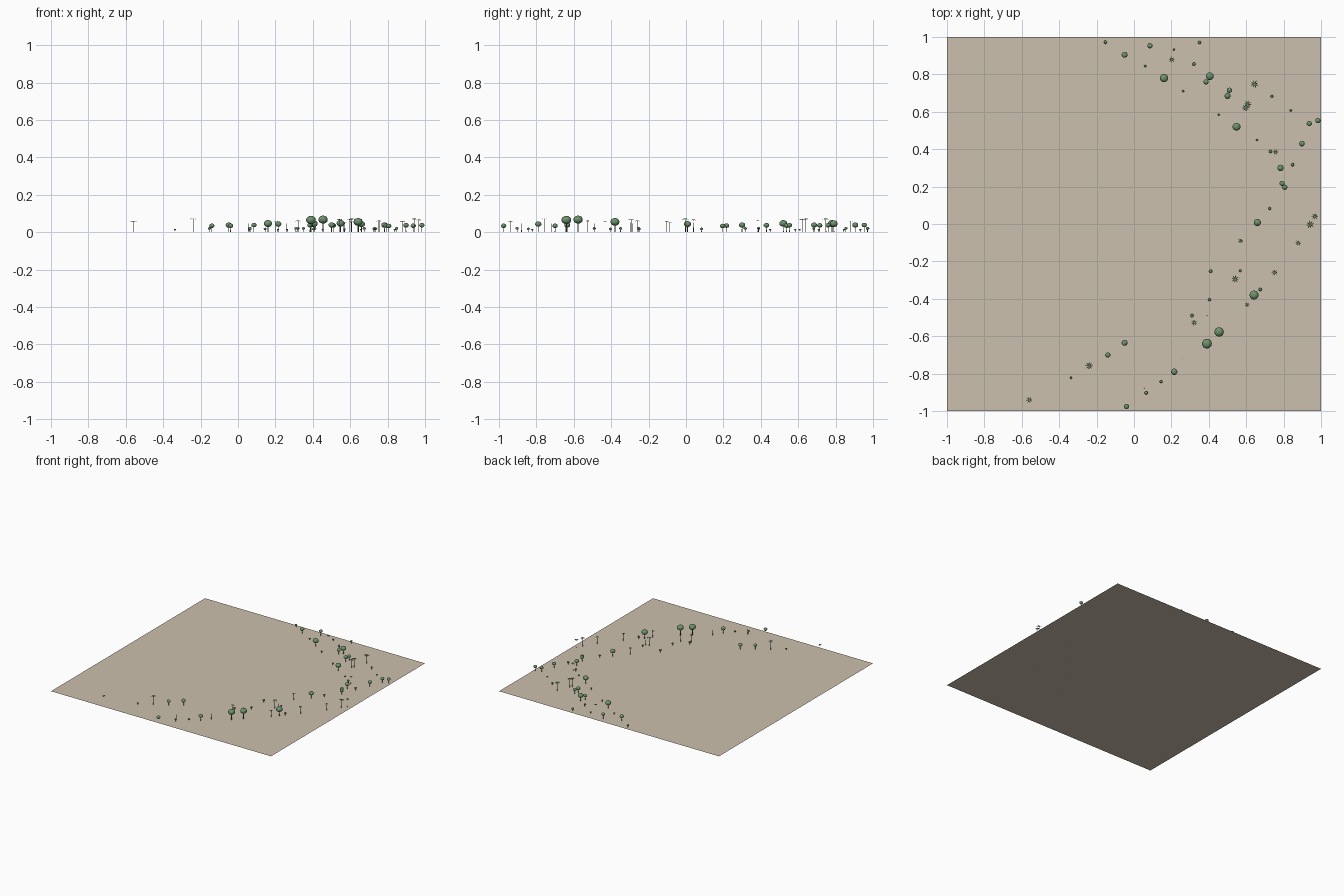
import bpy, bmesh, math
from mathutils import Matrix


def material(name, rgb):
    m = bpy.data.materials.new(name)
    m.diffuse_color = (*rgb, 1)
    return m


SAND = material("sand", (0.60, 0.53, 0.42))
LEAF = material("leaf", (0.15, 0.29, 0.15))
BARK = material("bark", (0.22, 0.17, 0.12))


def finish(bm, name, mats):
    me = bpy.data.meshes.new(name)
    bm.to_mesh(me)
    bm.free()
    for m in mats:
        me.materials.append(m)
    ob = bpy.data.objects.new(name, me)
    bpy.context.collection.objects.link(ob)
    return ob


def trunk(bm, x, y, h, r):
    ret = bmesh.ops.create_cone(bm, cap_ends=True, segments=6, radius1=r, radius2=r * 0.7,
                                depth=h, matrix=Matrix.Translation((x, y, h / 2)))
    for f in {f for v in ret["verts"] for f in v.link_faces}:
        f.material_index = 1


def ball(bm, x, y, z, r, flat):
    mat = Matrix.Translation((x, y, z)) @ Matrix.Diagonal((r, r, r * flat, 1))
    ret = bmesh.ops.create_icosphere(bm, subdivisions=3 if r > 0.01 else 2, radius=1, matrix=mat)
    for f in {f for v in ret["verts"] for f in v.link_faces}:
        f.smooth = True


def frond(bm, x, y, z, a, length):
    # narrow arched leaf that droops at the tip
    c, s = math.cos(a), math.sin(a)
    rows = []
    for t, w, dz in ((0, .04, 0), (.4, .13, .08), (.75, .10, 0), (1, .02, -.16)):
        d, w = t * length, w * length
        rows.append([bm.verts.new((x + c * d - s * k * w, y + s * d + c * k * w, z + dz * length))
                     for k in (-1, 1)])
    for p, q in zip(rows, rows[1:]):
        bm.faces.new((p[0], q[0], q[1], p[1]))


# flat ground sheet
bm = bmesh.new()
bmesh.ops.create_grid(bm, x_segments=1, y_segments=1, size=1)
finish(bm, "ground_sheet", [SAND])

# round trees: x, y, crown radius, crown height
TREES = [(-.05, .905, .016, .038), (.085, .953, .014, .038), (.16, .78, .022, .046),
         (.405, .79, .021, .045), (.385, .76, .014, .037), (.51, .715, .014, .036),
         (.50, .685, .016, .038), (.548, .52, .021, .047), (.937, .537, .014, .034),
         (.983, .553, .014, .037), (.898, .43, .015, .037), (.783, .30, .017, .038),
         (.792, .217, .014, .035), (.806, .196, .014, .033), (.66, .008, .019, .043),
         (.642, -.38, .024, .055), (.455, -.577, .025, .067), (.39, -.64, .026, .065),
         (-.05, -.635, .016, .038), (-.14, -.70, .014, .034), (.215, -.79, .017, .043),
         (-.04, -.975, .014, .034)]
for i, (x, y, r, z) in enumerate(TREES):
    bm = bmesh.new()
    trunk(bm, x, y, z, r * 0.13)
    ball(bm, x, y, z, r, 0.85)
    finish(bm, f"round_tree_{i}", [LEAF, BARK])

# palms: x, y, frond length, height
PALMS = [(.202, .88, .016, .058), (.645, .748, .021, .07), (.608, .641, .02, .07),
         (.597, .622, .02, .068), (.757, .385, .016, .06), (.967, .04, .018, .065),
         (.942, -.003, .021, .07), (.878, -.102, .016, .058), (.752, -.26, .016, .06),
         (.57, -.09, .014, .054), (.541, -.294, .02, .068), (.605, -.433, .014, .055),
         (.322, -.527, .016, .06), (-.24, -.758, .021, .072), (-.56, -.94, .017, .058)]
for i, (x, y, r, h) in enumerate(PALMS):
    bm = bmesh.new()
    trunk(bm, x, y, h, r * 0.09)
    for k in range(8):
        frond(bm, x, y, h, k * math.tau / 8 + i * 0.3, r)
    finish(bm, f"palm_{i}", [LEAF, BARK])

# small bushes: x, y, radius
BUSHES = [(-.153, .972, .009), (.35, .97, .009), (.32, .855, .009), (.06, .844, .006),
          (.213, .932, .006), (.263, .71, .006), (.453, .584, .006), (.737, .683, .008),
          (.838, .607, .006), (.658, .45, .006), (.73, .388, .009), (.848, .317, .009),
          (.726, .083, .008), (.569, -.25, .007), (.41, -.252, .009), (.675, -.35, .009),
          (.404, -.404, .008), (.31, -.49, .009), (-.337, -.822, .006),
          (.145, -.843, .008), (.065, -.903, .009)]
for i, (x, y, r) in enumerate(BUSHES):
    bm = bmesh.new()
    z = r * 2.2
    trunk(bm, x, y, z, r * 0.2)
    ball(bm, x, y, z, r, 0.8)
    finish(bm, f"bush_{i}", [LEAF, BARK])

# bare poles
for i, (x, y) in enumerate([(.39, -.49), (.26, -.72), (.055, -.88), (.565, -.285)]):
    bm = bmesh.new()
    trunk(bm, x, y, 0.045, 0.002)
    finish(bm, f"bare_pole_{i}", [LEAF, BARK])
